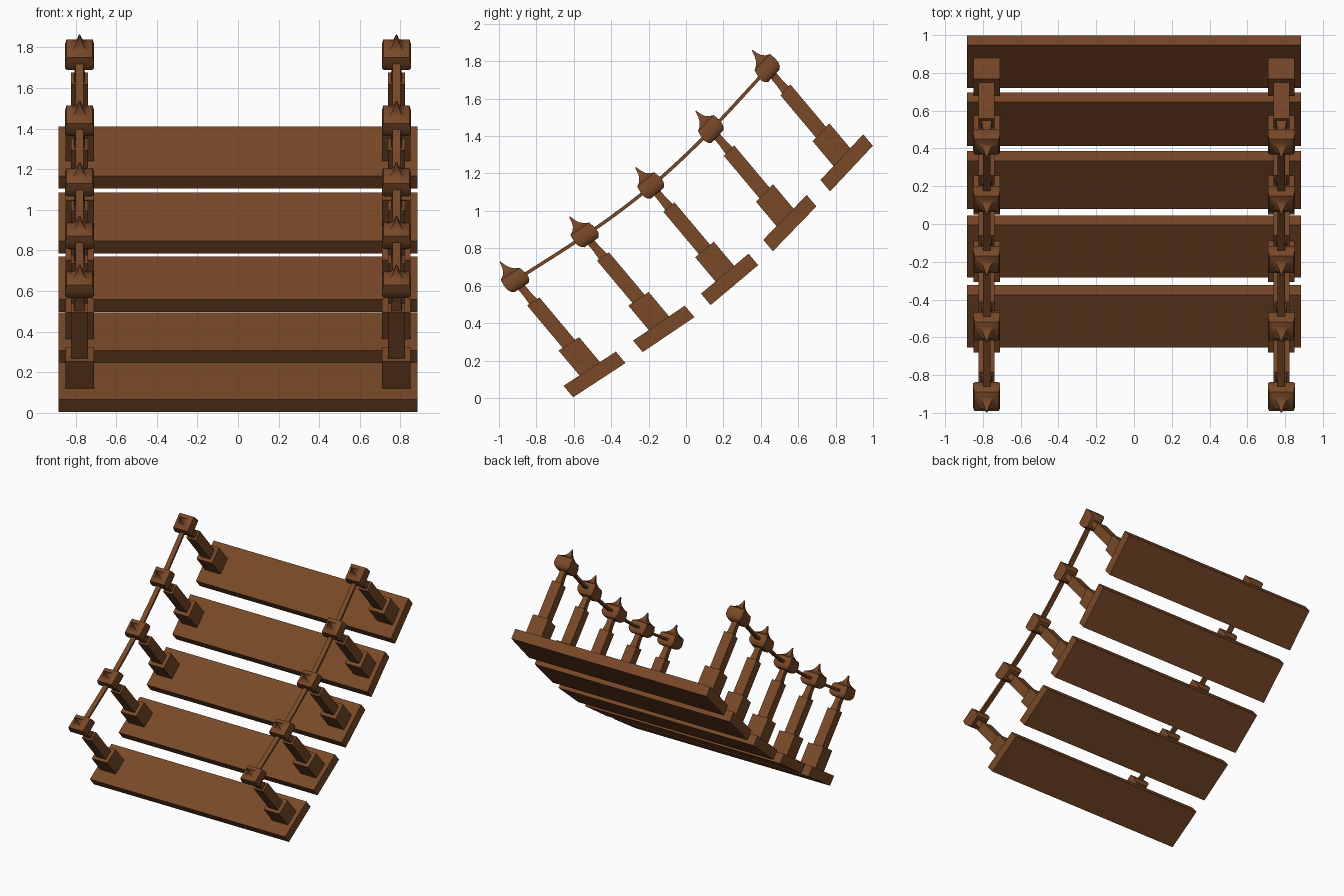
import bpy, bmesh, math
from mathutils import Vector

cube = bpy.data.objects.get("Cube")
if cube:
    bpy.data.objects.remove(cube, do_unlink=True)

wood = bpy.data.materials.new("brown_wood")
wood.use_nodes = True
COLOUR = (0.19, 0.066, 0.021, 1)
wood.diffuse_color = COLOUR
wood.node_tree.nodes["Principled BSDF"].inputs["Base Color"].default_value = COLOUR

TILT = math.radians(40)
ALONG = Vector((0, math.cos(TILT), math.sin(TILT)))
UP = Vector((0, -math.sin(TILT), math.cos(TILT)))
ORIGIN = ALONG * 0.586 + UP * 0.332
SPACING = 0.44
POST_X = 0.78
RAIL_T = 0.655


def place(x, s, t):
    """Tilted bridge space with a gentle sag along its length."""
    v = s / SPACING
    sag = 0.0265 * v ** 2 - 0.0016 * v ** 4
    return ORIGIN + Vector((x, 0, 0)) + ALONG * s + UP * (t + sag)


def loft(name, rings, smooth=False):
    """Join four-cornered rings into a closed solid."""
    bm = bmesh.new()
    loops = [[bm.verts.new(place(*p)) for p in ring] for ring in rings]
    for a, b in zip(loops, loops[1:]):
        for i in range(4):
            j = (i + 1) % 4
            bm.faces.new((a[i], a[j], b[j], b[i]))
    bm.faces.new(loops[0][::-1])
    bm.faces.new(loops[-1])
    bmesh.ops.recalc_face_normals(bm, faces=bm.faces)
    mesh = bpy.data.meshes.new(name)
    bm.to_mesh(mesh)
    bm.free()
    mesh.materials.append(wood)
    obj = bpy.data.objects.new(name, mesh)
    bpy.context.collection.objects.link(obj)
    if smooth:
        bpy.ops.object.select_all(action='DESELECT')
        obj.select_set(True)
        bpy.context.view_layer.objects.active = obj
        bpy.ops.object.shade_smooth_by_angle(angle=math.radians(40))
    return obj


def ring(x, s, t, hx, hs):
    return [(x - hx, s - hs, t), (x + hx, s - hs, t),
            (x + hx, s + hs, t), (x - hx, s + hs, t)]


def stack(name, x, s, profile, smooth=False):
    """Square column from (height, half width) pairs."""
    loft(name, [ring(x, s, t, h * 1.08, h) for t, h in profile], smooth)


BASE = [(0.03, 0.065), (0.212, 0.065)]
SHAFT = [(0.20, 0.039), (0.508, 0.039)]
NECK = [(0.50, 0.026), (0.56, 0.021), (0.615, 0.021)]
CAP = [(0.605, 0.045), (0.617, 0.058), (0.635, 0.066), (0.665, 0.066),
       (0.70, 0.06), (0.712, 0.038), (0.73, 0.021), (0.752, 0.011), (0.785, 0.003)]

# Planks, each with a post at both ends
for step in range(-2, 3):
    s = step * SPACING
    n = step + 3
    loft(f"plank_{n}", [ring(0, s, t, 0.885, 0.166) for t in (-0.04, 0.04)])
    for side, x in (("left", POST_X), ("right", -POST_X)):
        stack(f"{side}_post_base_{n}", x, s, BASE)
        stack(f"{side}_post_shaft_{n}", x, s, SHAFT)
        stack(f"{side}_post_neck_{n}", x, s, NECK)
        stack(f"{side}_post_cap_{n}", x, s, CAP, smooth=True)

# Sagging handrails through the caps
for side, x in (("left", POST_X), ("right", -POST_X)):
    rings = []
    for i in range(25):
        s = SPACING * (i / 6 - 2)
        rings.append([(x + dx * 0.019, s, RAIL_T + dt * 0.009)
                      for dx, dt in ((-1, -1), (1, -1), (1, 1), (-1, 1))])
    loft(f"{side}_handrail", rings, smooth=True)
